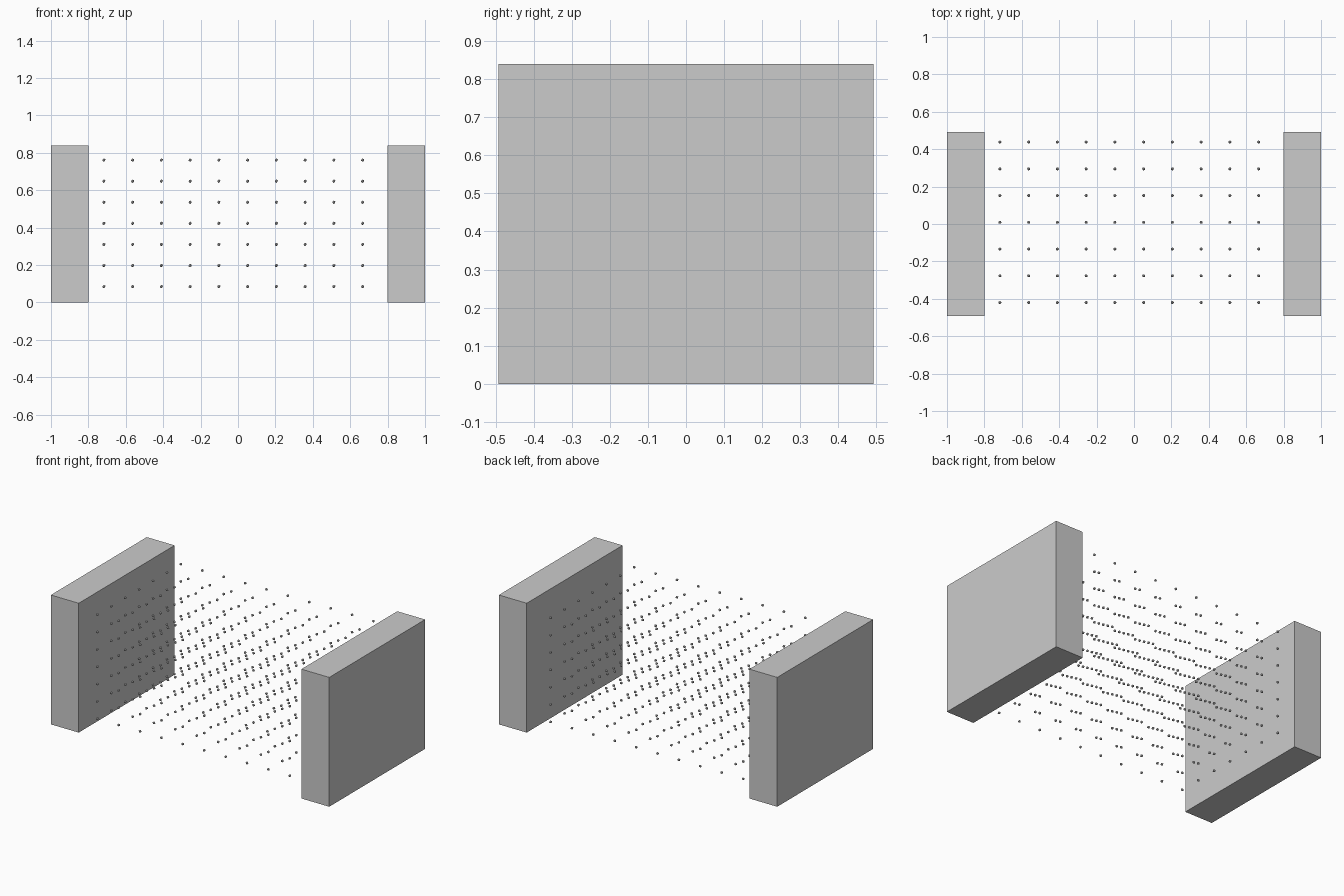
import bpy

if "Cube" in bpy.data.objects:
    bpy.data.objects.remove(bpy.data.objects["Cube"])

# End blocks: two upright slabs at either side
for name, x in (("left_block", -0.9), ("right_block", 0.9)):
    bpy.ops.mesh.primitive_cube_add(size=1, location=(x, 0, 0.42))
    block = bpy.context.object
    block.name = name
    block.scale = (0.2, 0.984, 0.84)
    bpy.ops.object.transform_apply(location=False, rotation=False, scale=True)

# Grid of tiny low-poly beads filling the space between the blocks
bpy.ops.mesh.primitive_ico_sphere_add(subdivisions=1, radius=0.009,
                                      location=(-0.717, -0.42, 0.085))
beads = bpy.context.object
beads.name = "bead_grid"
for axis, count, step in ((0, 10, 0.1537), (1, 7, 0.143), (2, 7, 0.1127)):
    array = beads.modifiers.new("repeat_" + "xyz"[axis], 'ARRAY')
    array.count = count
    array.use_relative_offset = False
    array.use_constant_offset = True
    offset = [0.0, 0.0, 0.0]
    offset[axis] = step
    array.constant_offset_displace = offset
